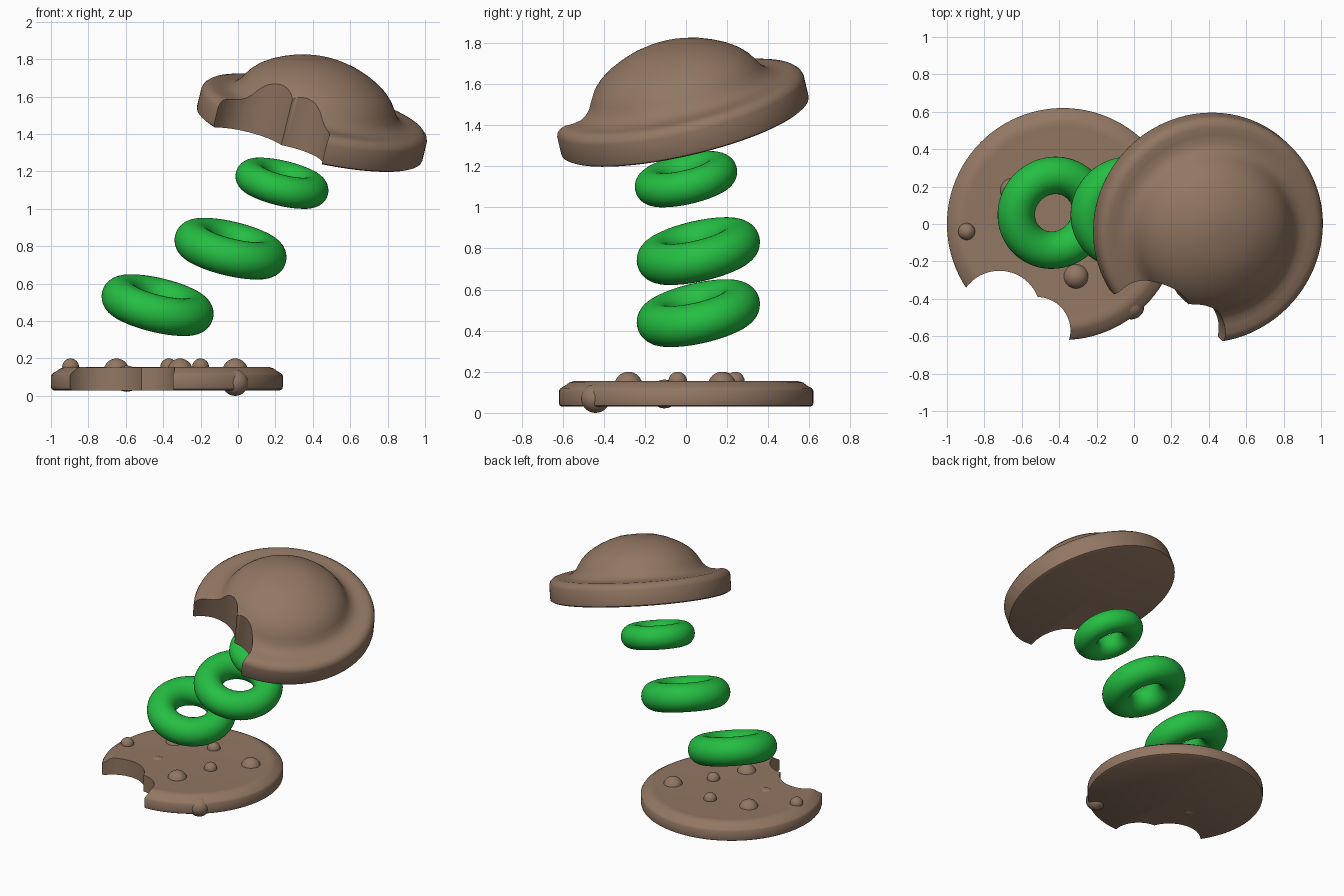
import bpy, bmesh, math
from mathutils import Vector

if "Cube" in bpy.data.objects:
    bpy.data.objects.remove(bpy.data.objects["Cube"])


def material(name, rgb):
    m = bpy.data.materials.new(name)
    m.diffuse_color = (*rgb, 1)
    m.use_nodes = True
    m.node_tree.nodes["Principled BSDF"].inputs["Base Color"].default_value = m.diffuse_color
    return m


BROWN = material("biscuit brown", (0.29, 0.185, 0.125))
GREEN = material("bright green", (0.018, 0.52, 0.055))

# Shared lean of the cap and the rings
LEAN = Vector((0, 0, 1)).rotation_difference(Vector((0.23, -0.22, 0.948)).normalized())


def finish(ob, name, mat, angle=40):
    ob.name = name
    ob.data.materials.clear()
    ob.data.materials.append(mat)
    bpy.ops.object.select_all(action='DESELECT')
    ob.select_set(True)
    bpy.context.view_layer.objects.active = ob
    bpy.ops.object.shade_smooth_by_angle(angle=math.radians(angle))
    return ob


def lathe(profile, steps=96):
    """Turn a profile of (radius, height), from axis to axis, about z."""
    bm = bmesh.new()
    rings = []
    for r, z in profile:
        if r == 0:
            rings.append([bm.verts.new((0, 0, z))] * steps)
        else:
            rings.append([bm.verts.new((r * math.cos(a), r * math.sin(a), z))
                          for a in (2 * math.pi * i / steps for i in range(steps))])
    for lo, hi in zip(rings, rings[1:]):
        for i in range(steps):
            j = (i + 1) % steps
            loop = list(dict.fromkeys((lo[i], lo[j], hi[j], hi[i])))
            bm.faces.new(loop)
    bmesh.ops.recalc_face_normals(bm, faces=bm.faces)
    me = bpy.data.meshes.new("lathe")
    bm.to_mesh(me)
    bm.free()
    ob = bpy.data.objects.new("lathe", me)
    bpy.context.collection.objects.link(ob)
    return ob


def bite(ob, bites):
    """Cut round bites (x, y, radius) out of an object at the origin."""
    bpy.context.view_layer.objects.active = ob
    for x, y, r in bites:
        bpy.ops.mesh.primitive_cylinder_add(vertices=64, radius=r, depth=2, location=(x, y, 0.013))
        cutter = bpy.context.object
        cutter.hide_render = True
        mod = ob.modifiers.new("bite", 'BOOLEAN')
        mod.operation = 'DIFFERENCE'
        mod.solver = 'EXACT'
        mod.object = cutter
        bpy.context.view_layer.objects.active = ob
        bpy.ops.object.modifier_apply(modifier=mod.name)
        bpy.data.objects.remove(cutter)


# Flat bottom biscuit with a bite out of the front
bottom = lathe([(0, 0.03), (0.605, 0.03), (0.617, 0.037), (0.62, 0.05), (0.62, 0.108),
                (0.612, 0.12), (0.59, 0.132), (0.57, 0.147), (0.545, 0.155),
                (0.52, 0.154), (0.49, 0.152), (0, 0.152)])
bite(bottom, [(-0.34, -0.47, 0.22), (-0.14, -0.57, 0.18)])
bottom.location = (-0.38, 0, 0)
finish(bottom, "bottom_biscuit", BROWN)

# Domed top biscuit, leaning, with the same bite
top = lathe([(0, 0), (0.605, 0), (0.617, 0.007), (0.62, 0.02), (0.62, 0.115), (0.613, 0.135),
             (0.595, 0.152), (0.57, 0.16), (0.53, 0.16), (0.49, 0.165), (0.46, 0.178),
             (0.435, 0.202), (0.415, 0.235), (0.39, 0.272), (0.355, 0.308), (0.31, 0.34),
             (0.26, 0.367), (0.2, 0.393), (0.14, 0.411), (0.07, 0.42), (0, 0.423)])
bite(top, [(-0.34, -0.47, 0.22), (-0.11, -0.57, 0.2)])
top.rotation_mode = 'QUATERNION'
top.rotation_quaternion = LEAN
top.location = (0.38, -0.005, 1.39)
finish(top, "top_biscuit", BROWN)

# Three floating rings
for i, (x, y, z, s) in enumerate([(-0.43, 0.06, 0.485, 1), (-0.04, 0.06, 0.787, 1),
                                  (0.235, 0, 1.137, 0.83)]):
    bpy.ops.mesh.primitive_torus_add(major_segments=72, minor_segments=32,
                                     major_radius=0.205 * s, minor_radius=0.1 * s,
                                     location=(x, y, z))
    ring = bpy.context.object
    ring.rotation_mode = 'QUATERNION'
    ring.rotation_quaternion = LEAN
    finish(ring, f"ring_{i + 1}", GREEN, 80)

# Round chips stuck in the bottom biscuit: x, y, z, radius
chips = [(-0.895, -0.04, 0.155, 0.045), (-0.65, 0.18, 0.132, 0.068), (-0.37, 0.24, 0.155, 0.045),
         (-0.31, -0.28, 0.132, 0.068), (-0.2, -0.04, 0.155, 0.045), (-0.015, 0.175, 0.132, 0.068),
         (-0.015, -0.44, 0.07, 0.07), (-0.595, -0.105, 0.092, 0.07)]
for i, (x, y, z, r) in enumerate(chips):
    bpy.ops.mesh.primitive_uv_sphere_add(segments=32, ring_count=16, radius=r, location=(x, y, z))
    finish(bpy.context.object, f"chip_{i + 1}", BROWN, 80)
